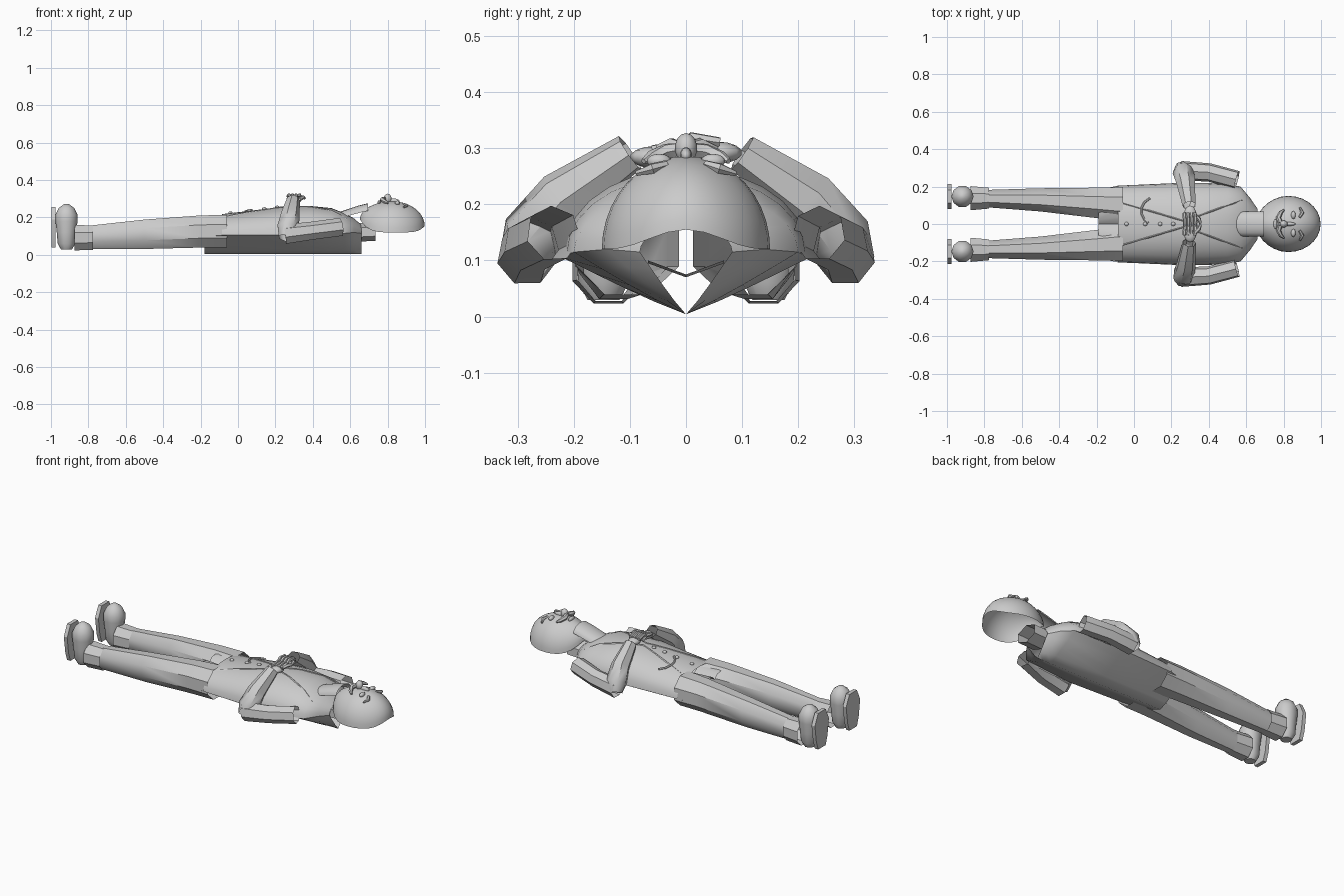
import bpy, bmesh, math
from mathutils import Vector

if "Cube" in bpy.data.objects:
    bpy.data.objects.remove(bpy.data.objects["Cube"])

mat = bpy.data.materials.new("plain_grey")
mat.diffuse_color = (0.6, 0.6, 0.6, 1)
mat.use_nodes = True
mat.node_tree.nodes["Principled BSDF"].inputs["Base Color"].default_value = mat.diffuse_color


def finish(name, bm, angle=40):
    """Orient faces outward, smooth them and link the object."""
    bmesh.ops.recalc_face_normals(bm, faces=bm.faces)
    mid = sum((v.co for v in bm.verts), Vector()) / len(bm.verts)
    if sum((f.calc_center_median() - mid).dot(f.normal) * f.calc_area() for f in bm.faces) < 0:
        bmesh.ops.reverse_faces(bm, faces=bm.faces)
    for f in bm.faces:
        f.smooth = True
    me = bpy.data.meshes.new(name)
    bm.to_mesh(me)
    bm.free()
    me.set_sharp_from_angle(angle=math.radians(angle))
    me.materials.append(mat)
    ob = bpy.data.objects.new(name, me)
    bpy.context.collection.objects.link(ob)
    return ob


def loft(name, rings, closed=True, caps=False, angle=40):
    bm = bmesh.new()
    vs = [[bm.verts.new(p) for p in r] for r in rings]
    n = len(rings[0])
    for a, b in zip(vs, vs[1:]):
        for i in range(n if closed else n - 1):
            j = (i + 1) % n
            bm.faces.new((a[i], a[j], b[j], b[i]))
    if caps:
        bm.faces.new(vs[0])
        bm.faces.new(vs[-1])
    return finish(name, bm, angle)


def tube(name, path, radii, sides=8, caps=False, angle=50):
    """Round tube following a list of points."""
    pts = [Vector(p) for p in path]
    rings = []
    for i, p in enumerate(pts):
        d = (pts[min(i + 1, len(pts) - 1)] - pts[max(i - 1, 0)]).normalized()
        u = d.cross(Vector((0.13, 0.2, 0.97))).normalized()
        v = d.cross(u)
        rings.append([p + radii[i] * (u * math.cos(t) + v * math.sin(t))
                      for t in (2 * math.pi * k / sides for k in range(sides))])
    return loft(name, rings, True, caps, angle)


def ball(name, loc, size, seg=10, rows=7):
    bm = bmesh.new()
    bmesh.ops.create_uvsphere(bm, u_segments=seg, v_segments=rows, radius=1)
    for v in bm.verts:
        v.co = Vector([loc[i] + v.co[i] * size[i] for i in range(3)])
    return finish(name, bm, 60)


def ellipse_ring(x, cy, cz, ry, rz, n=8):
    return [(x, cy + ry * math.cos(2 * math.pi * (k + .5) / n),
             cz + rz * math.sin(2 * math.pi * (k + .5) / n)) for k in range(n)]


# Jacket front: x, half width, side height, top height
TORSO = [(-0.085, 0.205, 0.105, 0.218), (0.1, 0.212, 0.105, 0.24), (0.25, 0.22, 0.105, 0.258),
         (0.38, 0.22, 0.105, 0.262), (0.5, 0.213, 0.11, 0.25), (0.57, 0.2, 0.115, 0.222),
         (0.62, 0.14, 0.12, 0.195), (0.66, 0.082, 0.115, 0.16)]


def surf(x, y):
    """Height of the jacket front at a point."""
    for a, b in zip(TORSO, TORSO[1:]):
        if x <= b[0]:
            t = max(0, (x - a[0]) / (b[0] - a[0]))
            w, s, h = (a[i] + (b[i] - a[i]) * t for i in (1, 2, 3))
            return s + (h - s) * max(0, 1 - abs(y / w) ** 2.2) ** 0.5
    return 0.16


rings = []
for x, w, s, h in TORSO:
    ys = [w * math.cos(math.pi * k / 14) for k in range(15)]
    rings.append([(x, y, s + (h - s) * max(0, 1 - abs(y / w) ** 2.2) ** 0.5) for y in ys])
loft("jacket_front", rings, closed=False)

# Jacket back: shallow keel that tapers at the collar
BACK = [(-0.18, 0.185, 0.1), (-0.085, 0.205, 0.105), (0.25, 0.22, 0.105),
        (0.57, 0.2, 0.115), (0.62, 0.14, 0.12), (0.66, 0.082, 0.115)]
loft("jacket_back", [[(x, w * t, 0.004 + (z - 0.004) * abs(t) ** 1.1)
                      for t in (-1, -.75, -.5, -.25, 0, .25, .5, .75, 1)]
                     for x, w, z in BACK], closed=False, angle=70)

# Seat of the trousers, between the legs
loft("trouser_crotch", [[(x, y * k, z) for y, z in ((-.1, .2), (-.04, .195), (0, .17), (.04, .195), (.1, .2))]
                        for x, k in ((-0.19, .6), (-0.05, 1))], closed=False)

# Neck and collar
loft("neck", [ellipse_ring(x, 0, z, .078, .05, 6) for x, z in ((0.63, .12), (0.735, .125))])

# Head: open-backed dome with a lifted rim at crown and chin
rings = []
for k in range(11):
    t = math.pi / 2 * k / 10
    r, h = max(math.cos(t), 0.004), math.sin(t)
    ring = []
    for i in range(28):
        a = 2 * math.pi * i / 28
        c, s = math.cos(a), math.sin(a)
        rim = 0.12 + (0.035 * c ** 6 if c > 0 else 0.07 * c ** 4)
        wide = 0.15 if c > 0 else 0.15 - 0.012 * c * c
        ring.append((0.825 + 0.173 * c * r, wide * s * r, rim + (0.286 - rim) * h))
    rings.append(ring)
loft("head", rings, caps=False, angle=60)

# Long beard hanging from the chin over the chest
loft("beard", [[(x, w * math.sin(a), z - d * (1 - math.cos(a)))
                for a in (math.pi / 2 * k / 4 for k in range(-4, 5))]
               for x, w, z, d in ((0.53, .03, .222, .01), (0.545, .055, .23, .025),
                                  (0.575, .067, .24, .035), (0.65, .068, .265, .04),
                                  (0.695, .068, .276, .04))], closed=False, angle=60)

# Nose, mouth
ball("nose", (0.80, 0, 0.30), (0.022, 0.02, 0.027))
ball("nose_bridge", (0.83, 0, 0.287), (0.035, 0.011, 0.015))
ball("lower_lip", (0.755, 0, 0.28), (0.01, 0.028, 0.012))

for s, side in ((1, "left"), (-1, "right")):
    def m(*pts):
        return [(x, y * s, z) for x, y, z in pts]

    # Eyes, brows and moustache
    ball(side + "_eye", (0.852, 0.048 * s, 0.277), (0.013, 0.022, 0.013))
    tube(side + "_eyebrow", m((0.885, 0.035, 0.272), (0.9, 0.06, 0.264), (0.887, 0.088, 0.255)),
         (0.007, 0.01, 0.005), 6, True)
    tube(side + "_moustache", m((0.782, 0.008, 0.298), (0.772, 0.035, 0.295),
                                (0.785, 0.062, 0.285), (0.802, 0.076, 0.277)),
         (0.013, 0.014, 0.011, 0.005), 6, True)

    # Trouser leg and cuff
    loft(side + "_trouser_leg", [ellipse_ring(x, cy * s, cz, ry, rz) for x, cy, cz, ry, rz in
         ((-0.79, .136, .094, .05, .068), (-0.5, .129, .11, .067, .085),
          (-0.2, .113, .125, .088, .093), (-0.06, .105, .126, .1, .095))])
    loft(side + "_cuff", [ellipse_ring(x, .138 * s, .092, ry, rz) for x, ry, rz in
         ((-0.875, .07, .074), (-0.775, .06, .07))])

    # Shoe, toes up, with a flat sole
    rings = [[(-0.917 + dx + r * math.cos(a), 0.147 * s + r * math.sin(a), z)
              for a in (2 * math.pi * k / 10 for k in range(10))]
             for z, r, dx in ((.03, .03, 0), (.06, .047, 0), (.12, .052, 0), (.18, .059, 0),
                              (.215, .059, 0), (.25, .042, 0), (.271, .014, 0))]
    loft(side + "_shoe", rings, caps=True, angle=60)
    outline = [(-.035, .04), (.035, .04), (.052, .09), (.066, .19), (.035, .255),
               (-.035, .255), (-.066, .19), (-.052, .09)]
    loft(side + "_sole", [[(x, .147 * s + y, z) for y, z in outline] for x in (-0.998, -0.976)],
         caps=True, angle=30)

    # Sleeve: open shoulder end, then the forearm up to the wrist
    tube(side + "_upper_sleeve", m((0.55, .236, .148), (0.4, .276, .128), (0.25, .284, .108)),
         (.05, .05, .054), 7)
    tube(side + "_forearm_sleeve", m((0.255, .3, .09), (0.265, .275, .14), (0.278, .22, .21), (0.295, .1, .292)),
         (.04, .059, .052, .036), 7)

    # Clasped hands with fingers
    ball(side + "_palm", (0.3, 0.055 * s, 0.288 + .004 * s), (0.033, 0.045, 0.02))
    for k in range(4):
        x, z = 0.268 + 0.019 * k, 0.304 + 0.007 * s
        tube(side + "_finger", m((x, .06, z), (x + .004, .01, z + .008), (x + .003, -.022, z - .012)),
             (.009, .0105, .007), 6, True)
    tube(side + "_thumb", m((0.325, .05, .295), (0.348, .025, .308), (0.356, .002, .303)),
         (.011, .011, .007), 6, True)

    # Lapel edge and waistcoat hem as thin raised trim
    for part, a, b in (("lapel", (0.27, 0.015), (0.58, 0.13)), ("jacket_edge", (-0.085, 0.12), (0.27, 0.015))):
        line = [(a[0] + (b[0] - a[0]) * k / 8, a[1] + (b[1] - a[1]) * k / 8) for k in range(9)]
        loft(side + "_" + part, [[(x, (y + o) * s, surf(x, y + o) + h) for o, h in ((-.006, -.002), (0, .003), (.006, -.002))]
                                 for x, y in line], closed=False)

# Watch chain across the waistcoat
chain = [(0.085, 0.138), (0.055, 0.115), (0.04, 0.085), (0.04, 0.055), (0.055, 0.025), (0.075, 0.005)]
tube("watch_chain", [(x, y, surf(x, y) + 0.003) for x, y in chain], [0.006] * 6, 6, True)

# Buttons
for x in (-0.04, 0.06, 0.14, 0.21):
    ball("button", (x, 0, surf(x, 0) + 0.002), (0.012, 0.012, 0.008), 8, 5)
